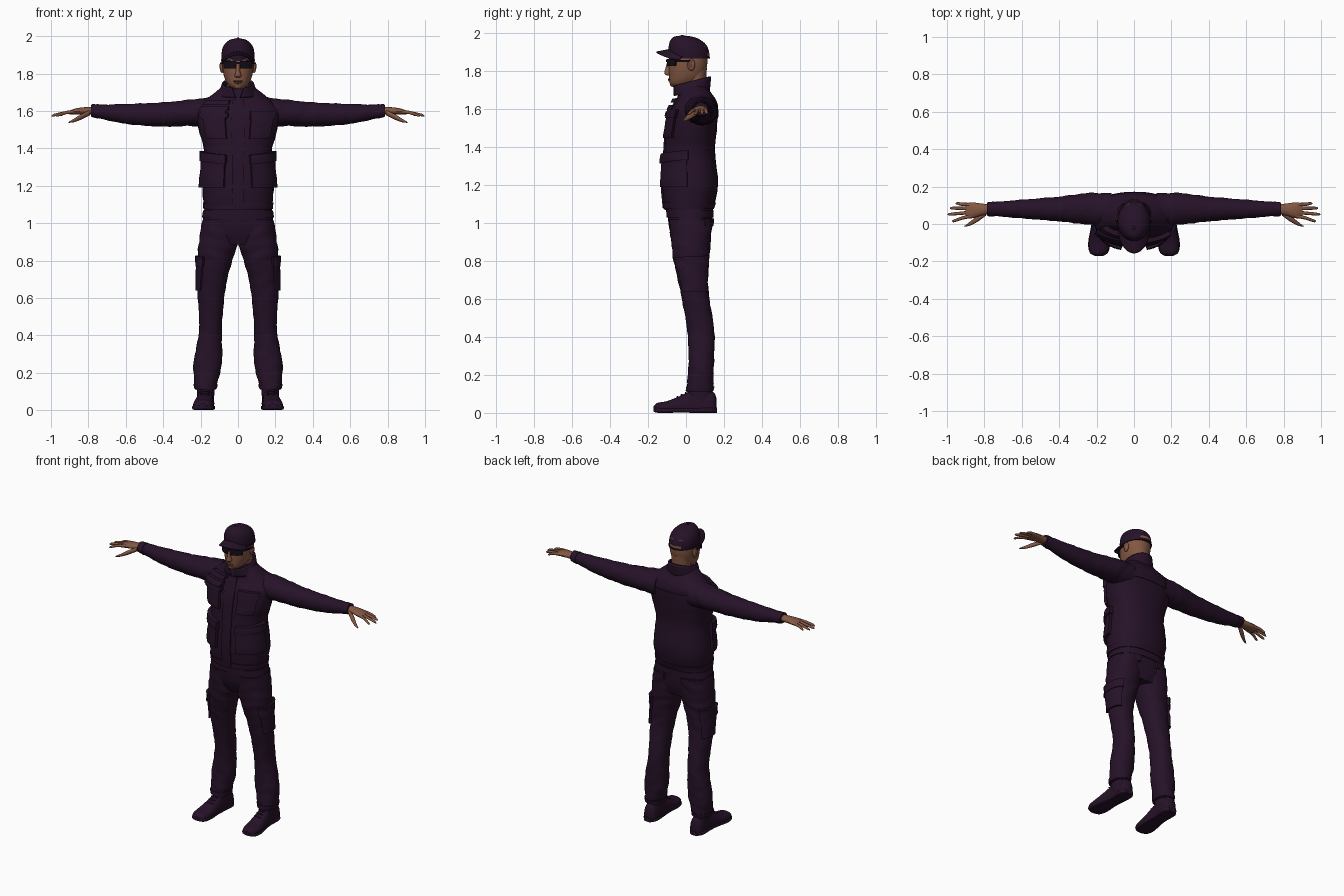
import bpy, bmesh, math
from math import sin, cos, pi, radians

if "Cube" in bpy.data.objects:
    bpy.data.objects.remove(bpy.data.objects["Cube"])


def material(name, rgb):
    m = bpy.data.materials.new(name)
    m.diffuse_color = (*rgb, 1)
    m.use_nodes = True
    m.node_tree.nodes["Principled BSDF"].inputs["Base Color"].default_value = m.diffuse_color
    return m


CLOTH = material("dark_plum_cloth", (0.019, 0.006, 0.021))
SKIN = material("brown_skin", (0.23, 0.095, 0.055))
LIP = material("lip_brown", (0.15, 0.06, 0.04))
GLASS = material("black_lens", (0.006, 0.004, 0.009))


def finish(name, bm, mat, mirror=False, thick=0):
    bmesh.ops.recalc_face_normals(bm, faces=bm.faces)
    me = bpy.data.meshes.new(name)
    bm.to_mesh(me)
    bm.free()
    me.materials.append(mat)
    me.shade_smooth()
    me.set_sharp_from_angle(angle=radians(40))
    ob = bpy.data.objects.new(name, me)
    bpy.context.collection.objects.link(ob)
    if thick:
        s = ob.modifiers.new("thickness", 'SOLIDIFY')
        s.thickness, s.offset = thick, 0
    if mirror:
        ob.modifiers.new("mirror", 'MIRROR').use_clip = False
    return ob


class Form:
    """Smooth body form: keys are (position, centre a, centre b, radius a, radius b)."""

    def __init__(self, keys, axis='z', power=1.0, fold=0.0):
        self.keys, self.axis, self.power, self.fold = sorted(keys), axis, power, fold

    def ring(self, t):
        k = self.keys
        i = max(0, min(len(k) - 2, sum(t >= q[0] for q in k) - 1))
        p, q = k[i], k[i + 1]
        a, b = k[max(i - 1, 0)], k[min(i + 2, len(k) - 1)]
        h = q[0] - p[0]
        s = max(0, min(1, (t - p[0]) / h))
        out = []
        for c in range(1, 5):
            m0 = (q[c] - a[c]) / (q[0] - a[0]) * h
            m1 = (b[c] - p[c]) / (b[0] - p[0]) * h
            out.append((2*s**3 - 3*s*s + 1) * p[c] + (s**3 - 2*s*s + s) * m0
                       + (3*s*s - 2*s**3) * q[c] + (s**3 - s*s) * m1)
        return out

    def point(self, t, ang, off=0.0):
        ca, cb, ra, rb = self.ring(t)
        c, s = cos(ang), sin(ang)
        w = 1 + self.fold * sin(t * 75 + 2.2 * sin(ang * 2)) * sin(t * 23 + ang)
        a = ca + (max(ra, .001) * w + off) * math.copysign(abs(c) ** self.power, c)
        b = cb + (max(rb, .001) * w + off) * math.copysign(abs(s) ** self.power, s)
        return {'z': (a, b, t), 'x': (t, a, b), 'y': (a, t, b)}[self.axis]

    def build(self, name, mat, mirror=False, sides=32, steps=5, floor=None):
        bm, prev = bmesh.new(), None
        ts = [p[0] + (q[0] - p[0]) * j / steps
              for p, q in zip(self.keys, self.keys[1:]) for j in range(steps)]
        for t in ts + [self.keys[-1][0]]:
            ring = [bm.verts.new(self.point(t, 2 * pi * j / sides)) for j in range(sides)]
            if floor is not None:
                for v in ring:
                    v.co.z = max(v.co.z, floor)
            if prev:
                for j in range(sides):
                    n = (j + 1) % sides
                    bm.faces.new((prev[j], prev[n], ring[n], ring[j]))
            else:
                bm.faces.new(ring)
            prev = ring
        bm.faces.new(prev)
        finish(name, bm, mat, mirror)
        return self

    def patch(self, name, a0, a1, t0, t1, off, mat=CLOTH, mirror=False, slant=0.0):
        """Raised panel that follows the surface, for pockets, flaps and bands."""
        nu, nv = max(6, int(abs(a1 - a0) / 7)), 6
        bm, rows = bmesh.new(), []
        for i in range(nu + 3):
            u = min(max(i - 1, 0), nu) / nu
            row = []
            for j in range(nv + 3):
                v = min(max(j - 1, 0), nv) / nv
                edge = i in (0, nu + 2) or j in (0, nv + 2)
                t = t0 + (t1 - t0) * v + slant * (abs(2 * u - 1) if slant < 0 else u)
                row.append(bm.verts.new(self.point(t, radians(a0 + (a1 - a0) * u),
                                                   -.006 if edge else off)))
            rows.append(row)
        for r, s in zip(rows, rows[1:]):
            for j in range(len(r) - 1):
                bm.faces.new((r[j], r[j + 1], s[j + 1], s[j]))
        finish(name, bm, mat, mirror)


def sheet(name, fn, nu, nv, mat, thick):
    bm = bmesh.new()
    g = [[bm.verts.new(fn(i / nu, j / nv)) for j in range(nv + 1)] for i in range(nu + 1)]
    for r, s in zip(g, g[1:]):
        for j in range(nv):
            bm.faces.new((r[j], r[j + 1], s[j + 1], s[j]))
    finish(name, bm, mat, thick=thick)


def ball(name, loc, size, mat, mirror=False):
    bm = bmesh.new()
    bmesh.ops.create_uvsphere(bm, u_segments=16, v_segments=10, radius=1)
    bmesh.ops.scale(bm, vec=size, verts=bm.verts)
    bmesh.ops.translate(bm, vec=loc, verts=bm.verts)
    finish(name, bm, mat, mirror)


# Jacket body with pockets, flaps, placket and hem
jacket = Form([(1.07, 0, .015, .18, .128), (1.2, 0, .022, .192, .147), (1.38, 0, .02, .18, .133),
               (1.5, 0, .03, .21, .133), (1.6, 0, .045, .222, .124), (1.65, 0, .055, .185, .104),
               (1.69, 0, .045, .135, .085), (1.73, 0, .035, .085, .07)],
              power=.85, fold=.012).build("jacket", CLOTH)
jacket.patch("jacket_hem", 0, 360, 1.075, 1.11, .005)
jacket.patch("front_placket", -97, -83, 1.08, 1.66, .008)
jacket.patch("lower_pocket", -72, -4, 1.19, 1.35, .018, mirror=True)
jacket.patch("lower_pocket_flap", -74, -2, 1.315, 1.365, .026, mirror=True, slant=.02)
jacket.patch("chest_pocket", -76, -40, 1.45, 1.57, .016, mirror=True)
jacket.patch("chest_pocket_flap", -77, -38, 1.555, 1.6, .022, mirror=True)
for i in range(3):
    jacket.patch("chest_strap", -145, -100, 1.565 + i * .035, 1.588 + i * .035, .026)
jacket.patch("back_yoke", 40, 140, 1.56, 1.6, .003)


# Standing collar, open at the throat and higher at the back
def collar(u, v):
    gap = .1 + .3 * v
    a = -pi / 2 + gap + (2 * pi - 2 * gap) * u
    y = .03 + (.09 + .008 * v) * sin(a)
    return ((.105 - .025 * v) * cos(a), y, 1.67 + .05 * v + (y + .07) * (.1 + .17 * v))


sheet("collar", collar, 36, 5, CLOTH, .01)

# Sleeves and cuffs
sleeve = Form([(.12, .075, 1.592, .09, .085), (.25, .081, 1.59, .084, .071), (.4, .08, 1.581, .066, .065),
               (.6, .08, 1.584, .05, .053), (.785, .08, 1.601, .034, .031)],
              'x', fold=.035).build("sleeve", CLOTH, True, steps=8)
sleeve.patch("sleeve_cuff", 0, 360, .745, .784, .003, mirror=True)

# Hands: palm, four fingers and a thumb
Form([(.77, .08, 1.601, .025, .021), (.82, .077, 1.6, .033, .02), (.87, .073, 1.597, .043, .016),
      (.9, .073, 1.592, .037, .01)], 'x').build("palm", SKIN, True, 16)
fingers = [(.974, .042, .016, 1.572), (.997, .062, .052, 1.573), (.985, .083, .085, 1.575),
           (.955, .103, .11, 1.576)]
for tip, y0, y1, z in fingers:
    Form([(.87, y0, 1.597, .01, .011), (.92, y0 * .6 + y1 * .4, 1.591, .009, .009),
          (tip - .01, y1, z + .004, .007, .007), (tip, y1, z, .002, .002)],
         'x').build("finger", SKIN, True, 10, 4)
Form([(.79, .058, 1.592, .012, .014), (.835, .03, 1.57, .017, .015), (.875, .003, 1.55, .011, .01),
      (.905, -.012, 1.539, .003, .003)], 'x').build("thumb", SKIN, True, 12)

# Trousers: hips, waistband, legs, pockets and cuffs
hips = Form([(.885, 0, .03, .19, .085), (.95, 0, .025, .194, .108), (1.02, 0, .022, .188, .117),
             (1.09, 0, .02, .178, .12)], power=.85).build("hips", CLOTH)
hips.patch("belt", 0, 360, 1.03, 1.068, .006)
hips.patch("seat_pocket_flap", 35, 75, .985, 1.025, .012, mirror=True)
leg = Form([(.11, .173, .072, .056, .068), (.14, .173, .074, .061, .07), (.25, .162, .08, .076, .067),
            (.43, .147, .078, .061, .071), (.65, .142, .043, .075, .075), (.8, .122, .028, .091, .093),
            (.88, .108, .026, .104, .102), (1.02, .098, .025, .092, .115)],
           power=.92, fold=.03).build("trouser_leg", CLOTH, True, steps=8)
leg.patch("cargo_pocket", -48, 55, .64, .79, .011, mirror=True)
leg.patch("cargo_pocket_flap", -52, 58, .765, .82, .016, mirror=True, slant=.01)
leg.patch("trouser_cuff", 0, 360, .115, .14, .004, mirror=True)

# Boots: upper, ankle shaft and sole with heel
Form([(-.17, .188, .022, .02, .014), (-.155, .188, .025, .044, .026), (-.1, .186, .026, .054, .036),
      (-.03, .18, .03, .05, .06), (.04, .174, .035, .044, .085), (.11, .172, .035, .045, .088),
      (.15, .172, .03, .036, .075), (.16, .172, .03, .015, .05)],
     'y', .85).build("boot_upper", CLOTH, True, floor=.01)
Form([(.05, .173, .075, .045, .07), (.1, .173, .073, .047, .066), (.14, .173, .074, .05, .064)]
     ).build("boot_shaft", CLOTH, True)
Form([(-.172, .188, .016, .02, .009), (-.155, .188, .015, .048, .014), (-.1, .186, .013, .059, .013),
      (-.02, .18, .015, .051, .013), (.04, .175, .014, .047, .014), (.13, .173, .014, .049, .014),
      (.163, .173, .014, .028, .014)], 'y', .55).build("boot_sole", CLOTH, True, floor=0)
for i in range(4):
    Form([(.13, .07 + .016 * i, .004, .004, .001), (.18, .075 + .016 * i, .006, .005, .001)], 'x')
    ball("boot_lace", (.177, -.045 + .022 * i, .083 + .011 * i), (.026, .005, .006), CLOTH, True)

# Head, neck and facial features
Form([(1.64, 0, .05, .066, .06), (1.73, 0, .05, .06, .056), (1.82, 0, .05, .064, .06)]).build("neck", SKIN)
head = Form([(1.718, 0, -.035, .026, .034), (1.735, 0, -.016, .05, .069), (1.77, 0, .001, .07, .09),
             (1.82, 0, .009, .082, .1), (1.87, 0, .012, .085, .102), (1.93, 0, .014, .078, .098),
             (1.96, 0, .01, .05, .065)], power=.93).build("head", SKIN)
Form([(1.778, 0, -.092, .013, .01), (1.788, 0, -.094, .018, .02), (1.81, 0, -.092, .012, .018),
      (1.85, 0, -.088, .009, .011)]).build("nose", SKIN, sides=16)
ball("upper_lip", (0, -.087, 1.759), (.026, .009, .005), LIP)
ball("lower_lip", (0, -.085, 1.75), (.022, .009, .005), LIP)
ball("chin", (0, -.071, 1.732), (.022, .014, .013), SKIN)
ball("ear", (.086, .028, 1.835), (.011, .02, .032), SKIN, True)
ball("ear_hollow", (.094, .024, 1.838), (.005, .01, .018), LIP, True)

# Sunglasses
head.patch("sunglass_lens", -84, -36, 1.827, 1.866, .011, GLASS, True)
head.patch("sunglass_bridge", -98, -82, 1.85, 1.862, .014, GLASS)
head.patch("sunglass_temple", -40, 12, 1.85, 1.86, .009, GLASS, True)

# Cap crown, band, rear opening, button and visor
cap = Form([(1.868, 0, .016, .087, .107), (1.905, 0, .014, .088, .107), (1.94, 0, .008, .081, .098),
            (1.967, 0, -.003, .062, .077), (1.983, 0, -.014, .036, .047), (1.989, 0, -.02, .004, .005)]
           ).build("cap_crown", CLOTH)
cap.patch("cap_band", -60, 240, 1.868, 1.876, .003)
cap.patch("cap_rear_opening", 62, 118, 1.881, 1.897, .002, SKIN)
ball("cap_button", (0, -.02, 1.988), (.009, .009, .004), CLOTH)


def visor(u, v):
    a = (u * 2 - 1) * 1.25
    x = (.084 + .004 * v) * sin(a)
    y = .014 - .103 * cos(a) - .08 * v * max(0, cos(a) - .25) ** .6
    return (x, y, 1.914 - .013 * v - 6 * x * x)


sheet("cap_visor", visor, 24, 6, CLOTH, .007)
